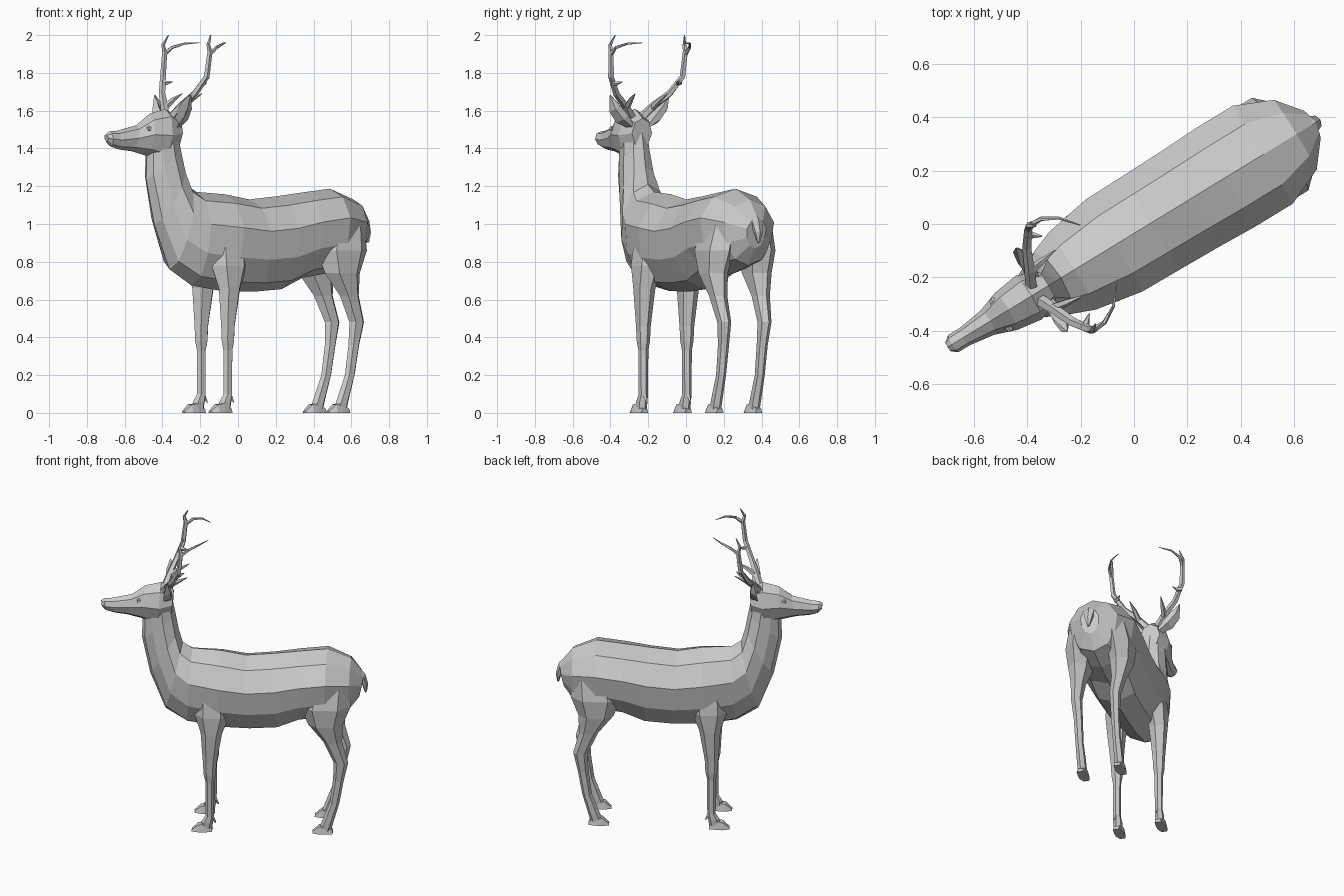
import bpy, bmesh, math
from mathutils import Vector, Matrix

# local frame: u = along body (head negative), v = across, z = up; stands turned
WORLD = Matrix.Translation((0, -0.035, 0)) @ Matrix.Rotation(math.radians(31.4), 4, 'Z')


def loft(name, rings):
    """Skin a list of equal-length rings and cap both ends."""
    bm = bmesh.new()
    vr = [[bm.verts.new(WORLD @ Vector(p)) for p in r] for r in rings]
    n = len(vr[0])
    for a, b in zip(vr, vr[1:]):
        for i in range(n):
            j = (i + 1) % n
            bm.faces.new((a[i], a[j], b[j], b[i]))
    bm.faces.new(vr[0])
    bm.faces.new(vr[-1])
    bmesh.ops.recalc_face_normals(bm, faces=bm.faces)
    me = bpy.data.meshes.new(name)
    bm.to_mesh(me)
    bm.free()
    ob = bpy.data.objects.new(name, me)
    bpy.context.collection.objects.link(ob)
    return ob


def upright_ring(top, bot, hw, n=10, low=0.9):
    """Body section from its top (u, z), bottom (u, z) and half width."""
    t, b = Vector((top[0], 0, top[1])), Vector((bot[0], 0, bot[1]))
    c, h = (t + b) / 2, (t - b) / 2
    pts = []
    for i in range(n):
        a = 2 * math.pi * i / n
        w = hw * 1.04 * math.sin(a) * (1 if math.cos(a) > -0.1 else low)
        pts.append(c + h * math.cos(a) + Vector((0, w, 0)))
    return pts


def leg(name, sections, s):
    """Horizontal sections: u, v, z, radius along u, radius across."""
    rings = []
    for u, v, z, ru, rv in sections:
        rings.append([(u + ru * math.cos(k * math.pi / 3),
                       s * v + rv * math.sin(k * math.pi / 3), z) for k in range(6)])
    return loft(name, rings)


def tube(name, path, s, n=5):
    """Tapered tube through points u, v, z, radius."""
    pts = [Vector((u, s * v, z)) for u, v, z, r in path]
    rings = []
    for i, p in enumerate(pts):
        d = (pts[min(i + 1, len(pts) - 1)] - pts[max(i - 1, 0)]).normalized()
        x = d.cross(Vector((1, 0.2, 0.1))).normalized()
        y = d.cross(x)
        r = path[i][3]
        rings.append([p + r * (x * math.cos(2 * math.pi * k / n) + y * math.sin(2 * math.pi * k / n))
                      for k in range(n)])
    return loft(name, rings)


# body and neck in one skin
body = [((.795, 1.03), (.765, .87), .06), ((.715, 1.13), (.70, .78), .155),
        ((.57, 1.187), (.56, .74), .218), ((.40, 1.167), (.40, .715), .218),
        ((.24, 1.147), (.27, .655), .212), ((.07, 1.13), (.10, .642), .208),
        ((-.08, 1.157), (-.10, .645), .205),
        ((-.26, 1.17), (-.29, .675), .172), ((-.32, 1.21), (-.425, .76), .138),
        ((-.345, 1.30), (-.52, 1.0), .10), ((-.365, 1.41), (-.57, 1.24), .08),
        ((-.39, 1.54), (-.565, 1.37), .07)]
loft("body", [upright_ring(*r) for r in body])

# head
head = [((-.375, 1.56), (-.385, 1.40), .06), ((-.45, 1.61), (-.475, 1.328), .092),
        ((-.55, 1.583), (-.575, 1.363), .078), ((-.63, 1.523), (-.66, 1.385), .05),
        ((-.75, 1.494), (-.74, 1.395), .036), ((-.80, 1.490), (-.79, 1.41), .036),
        ((-.82, 1.475), (-.813, 1.435), .02)]
loft("head", [upright_ring(*r, n=8) for r in head])

# tail
loft("tail", [upright_ring((.73, 1.09), (.73, 1.0), .04, 6), upright_ring((.80, 1.03), (.765, .98), .035, 6),
              upright_ring((.82, .96), (.785, .945), .025, 6), upright_ring((.812, .905), (.80, .90), .008, 6)])

front = [(-.13, .10, .98, .10, .07), (-.13, .125, .78, .11, .072), (-.135, .135, .66, .066, .056),
         (-.145, .135, .46, .042, .038), (-.145, .135, .38, .038, .034), (-.145, .135, .33, .027, .026),
         (-.145, .135, .10, .026, .024), (-.16, .135, .06, .036, .028), (-.165, .135, .02, .034, .026)]
hind = [(.59, .10, 1.02, .13, .08), (.565, .13, .86, .155, .085), (.565, .135, .74, .108, .068),
        (.61, .132, .62, .058, .045), (.66, .125, .48, .045, .034), (.645, .12, .36, .033, .028),
        (.62, .12, .20, .030, .025), (.58, .12, .08, .036, .028), (.56, .12, .02, .04, .028)]


def hoof(name, heel, toe, v, s):
    """Low wedge: heel, crest under the shin, pointed toe."""
    loft(name, [[(u, s * v + w * k, z) for k, z in ((-1, 0), (1, 0), (.7, h), (-.7, h))]
                for u, w, h in ((heel, .022, .02), (heel - .05, .03, .05), (heel - .085, .032, .045),
                                (toe, .018, .01))])


beam = [(-.43, .035, 1.57, .024), (-.405, .085, 1.625, .021), (-.37, .165, 1.69, .018),
        (-.33, .222, 1.78, .016), (-.315, .23, 1.91, .014), (-.325, .230, 1.95, .010), (-.30, .215, 2.0, .003)]
top_tine = [(-.315, .23, 1.90, .012), (-.27, .228, 1.935, .009), (-.21, .195, 1.955, .006), (-.155, .13, 1.96, .002)]
mid_tine = [(-.345, .21, 1.75, .018), (-.325, .19, 1.745, .012), (-.30, .17, 1.753, .002)]
low_tine = [(-.405, .08, 1.615, .018), (-.35, .09, 1.655, .014), (-.285, .10, 1.69, .002)]

for side, s in (("left", 1), ("right", -1)):
    # legs and hooves
    leg(side + "_front_leg", front, s)
    leg(side + "_hind_leg", hind, s)
    hoof(side + "_front_hoof", -.13, -.255, .135, s)
    hoof(side + "_hind_hoof", .61, .485, .12, s)
    # dew claw behind the front fetlock
    tube(side + "_dew_claw", [(-.135, .135, .10, .014), (-.108, .135, .055, .004)], s, 4)
    # antler
    for nm, path in (("beam", beam), ("top_tine", top_tine), ("middle_tine", mid_tine), ("brow_tine", low_tine)):
        tube(f"{side}_antler_{nm}", path, s)
    # cupped ear leaf, opening forward
    ear = [(.05, 1.52, .022, .016), (.10, 1.565, .052, .026), (.15, 1.62, .046, .02), (.182, 1.682, .004, .003)]
    loft(side + "_ear", [[(-.405 + du * t, s * (v + dv * w), z - dv * w) for du, dv in
                          ((-1.0, .55), (.25, 0), (-1.0, -.55), (1.0, -.25), (1.0, .25))]
                         for v, z, w, t in ear])
    # eye
    tube(side + "_eye", [(-.585, .052, 1.505, .015), (-.585, .070, 1.505, .011)], s, 6)
